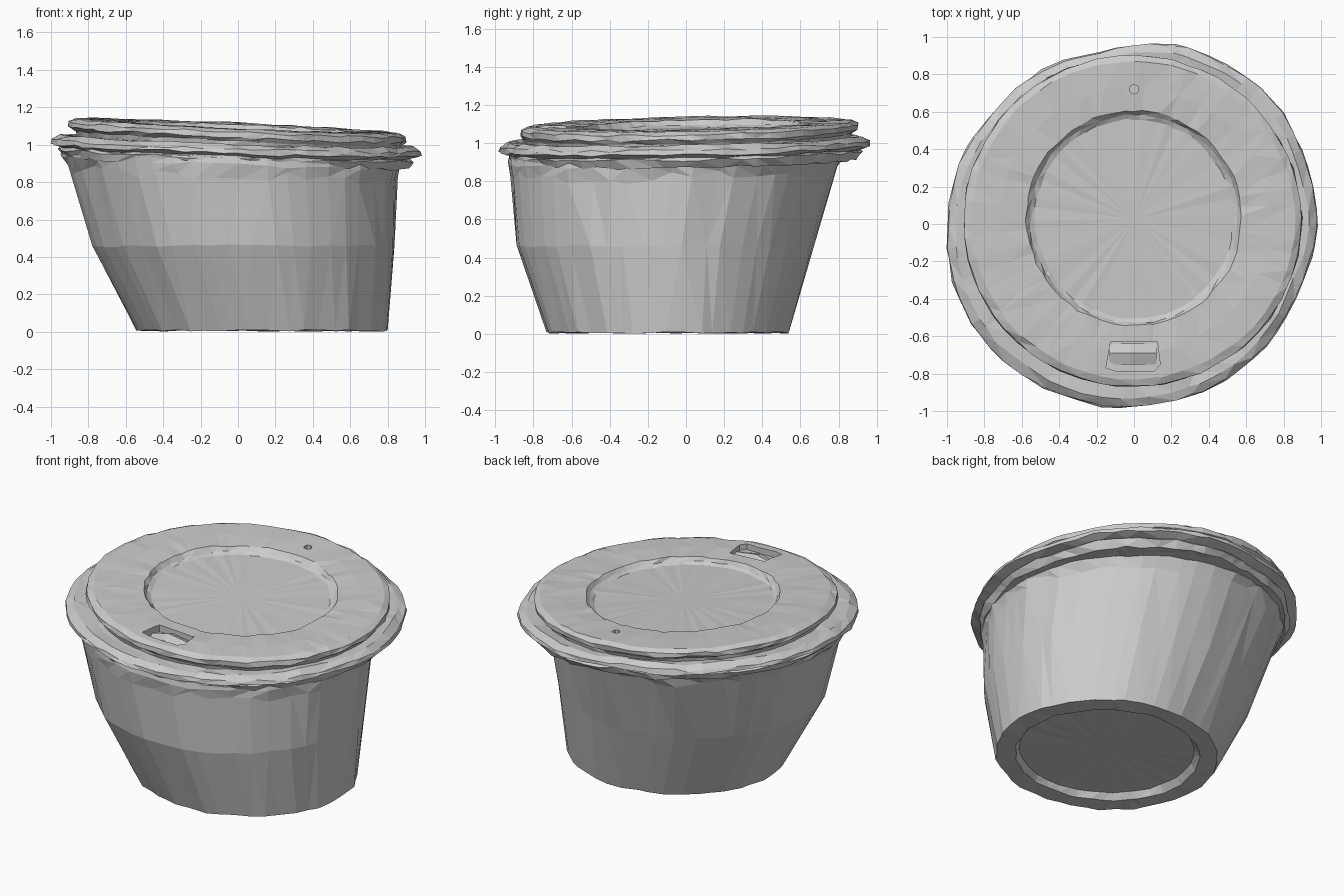
import bpy, bmesh, math, random
from mathutils import Vector

random.seed(7)
if "Cube" in bpy.data.objects:
    bpy.data.objects.remove(bpy.data.objects["Cube"], do_unlink=True)

grey = bpy.data.materials.new("plain grey")
grey.use_nodes = True
colour = (0.6, 0.6, 0.6, 1)
grey.diffuse_color = colour
grey.node_tree.nodes["Principled BSDF"].inputs["Base Color"].default_value = colour


def finish(name, bm):
    """Turn a bmesh into a flat shaded object."""
    bmesh.ops.recalc_face_normals(bm, faces=bm.faces)
    mesh = bpy.data.meshes.new(name)
    bm.to_mesh(mesh)
    bm.free()
    mesh.materials.append(grey)
    obj = bpy.data.objects.new(name, mesh)
    bpy.context.scene.collection.objects.link(obj)
    return obj


def loft(name, sides, rings, outline=lambda a: 1.0):
    """Closed skin over wobbly, tilted rings.
    Ring: x range, y range, height, tilt in x and y, radial and height wobble."""
    bm = bmesh.new()
    step = math.tau / sides
    angles = [(i + random.uniform(-.28, .28)) * step for i in range(sides)]
    loops = []
    for (x0, x1), (y0, y1), z, (tx, ty), wr, wz in rings:
        loop = []
        for a in angles:
            s = outline(a) * (1 + random.uniform(-wr, wr))
            x = (x0 + x1) / 2 + (x1 - x0) / 2 * s * math.cos(a)
            y = (y0 + y1) / 2 + (y1 - y0) / 2 * s * math.sin(a)
            h = z + tx * x + ty * y + random.uniform(-wz, wz)
            loop.append(bm.verts.new((x, y, max(h, 0))))
        loops.append(loop)
    for low, high in zip(loops, loops[1:]):
        for i in range(sides):
            j = (i + 1) % sides
            bm.faces.new((low[i], low[j], high[j], high[i]))
    # fan caps close both ends
    for loop in (loops[0], loops[-1]):
        hub = bm.verts.new(sum((v.co for v in loop), Vector()) / sides)
        for i in range(sides):
            bm.faces.new((loop[i], loop[(i + 1) % sides], hub))
    bmesh.ops.triangulate(bm, faces=[f for f in bm.faces if len(f.verts) > 3])
    return finish(name, bm)


def span(r):
    return (-r, r)


def prism(name, outline, z0, z1):
    """Upright block over a flat outline."""
    bm = bmesh.new()
    base = bm.faces.new([bm.verts.new((x, y, z0)) for x, y in outline])
    top = bmesh.ops.extrude_face_region(bm, geom=[base])
    for v in top["geom"]:
        if isinstance(v, bmesh.types.BMVert):
            v.co.z = z1
    return finish(name, bm)


# Leaning cup, with a shallow hollow under the base
flat, lean = (0, 0), (-.035, .02)
loft("cup", 46, [
    ((-.40, .66), (-.60, .41), .045, flat, .01, .003),
    ((-.43, .68), (-.62, .43), .005, flat, .012, .004),
    ((-.54, .80), (-.73, .54), .006, flat, .014, .005),
    ((-.78, .84), (-.89, .67), .46, flat, .008, .006),
    ((-.91, .85), (-.92, .79), .85, lean, .012, .03),
    ((-.94, .86), (-.93, .82), .91, lean, .012, .01),
    ((-.94, .86), (-.93, .82), .95, lean, .005, .004),
])

# Uneven outer edge of the rim, one radius every twenty degrees
RIM = [.985, .975, 1.0, .99, .985, .935, .96, .96, .99,
       1.0, 1.02, 1.02, 1.0, .99, .97, .97, .96, .95]


def rim_outline(a):
    t = (a % math.tau) / math.tau * len(RIM)
    i = int(t) % len(RIM)
    return RIM[i] + (RIM[(i + 1) % len(RIM)] - RIM[i]) * (t - int(t))


# Flange that grips the cup
loft("rim", 60, [
    (span(.86), span(.86), .91, lean, .004, .006),
    (span(.93), span(.93), .905, lean, .01, .01),
    (span(.955), span(.95), .945, lean, .01, .008),
    (span(.94), span(.94), .955, lean, .006, .006),
    (span(1.0), span(1.0), .972, lean, .006, .009),
    (span(.995), span(.995), .995, lean, .006, .009),
    (span(.95), span(.95), 1.02, lean, .006, .008),
    (span(.88), span(.88), 1.015, lean, .003, .004),
], rim_outline)

# Lid with an overhanging lip and a sunken middle
slope = (-.045, .02)
lid = loft("lid", 60, [
    (span(.86), (-.84, .86), 1.0, slope, .003, .002),
    (span(.87), (-.85, .87), 1.035, slope, .008, .005),
    ((-.91, .895), (-.87, .90), 1.055, slope, .008, .008),
    ((-.91, .895), (-.87, .90), 1.082, slope, .006, .006),
    ((-.87, .86), (-.83, .87), 1.1, slope, .005, .004),
    (span(.72), (-.69, .73), 1.1, slope, .008, .003),
    (span(.575), (-.545, .605), 1.095, slope, .012, .005),
    (span(.555), (-.53, .585), 1.07, slope, .012, .004),
    (span(.53), (-.505, .56), 1.058, slope, .01, .003),
])

# Sip opening at the front and vent hole at the back
sip = [(-.15, -.77), (-.10, -.785), (.11, -.785), (.14, -.75),
       (.125, -.63), (-.125, -.63)]
vent = [(.025 * math.cos(k * math.tau / 8), .72 + .025 * math.sin(k * math.tau / 8))
        for k in range(8)]
for label, outline in (("sip_cutter", sip), ("vent_cutter", vent)):
    cutter = prism(label, outline, 1.045, 1.3)
    cutter.hide_render = True
    cut = lid.modifiers.new(label, 'BOOLEAN')
    cut.operation, cut.solver, cut.object = 'DIFFERENCE', 'EXACT', cutter
    bpy.context.view_layer.update()
    cut_mesh = bpy.data.meshes.new_from_object(
        lid.evaluated_get(bpy.context.evaluated_depsgraph_get()))
    lid.modifiers.clear()
    lid.data = cut_mesh
    bpy.data.objects.remove(cutter, do_unlink=True)

# Folded flap inside the sip opening
bm = bmesh.new()
ridge = [(-.13, 1.05), (-.02, 1.075), (.12, 1.055)]
rows = [[bm.verts.new((x, y, z + lift)) for x, z in ridge]
        for y, lift in ((-.75, -.01), (-.69, .01), (-.64, -.01))]
for a, b in zip(rows, rows[1:]):
    for i in range(len(ridge) - 1):
        bm.faces.new((a[i], a[i + 1], b[i + 1], b[i]))
finish("sip_flap", bm)
